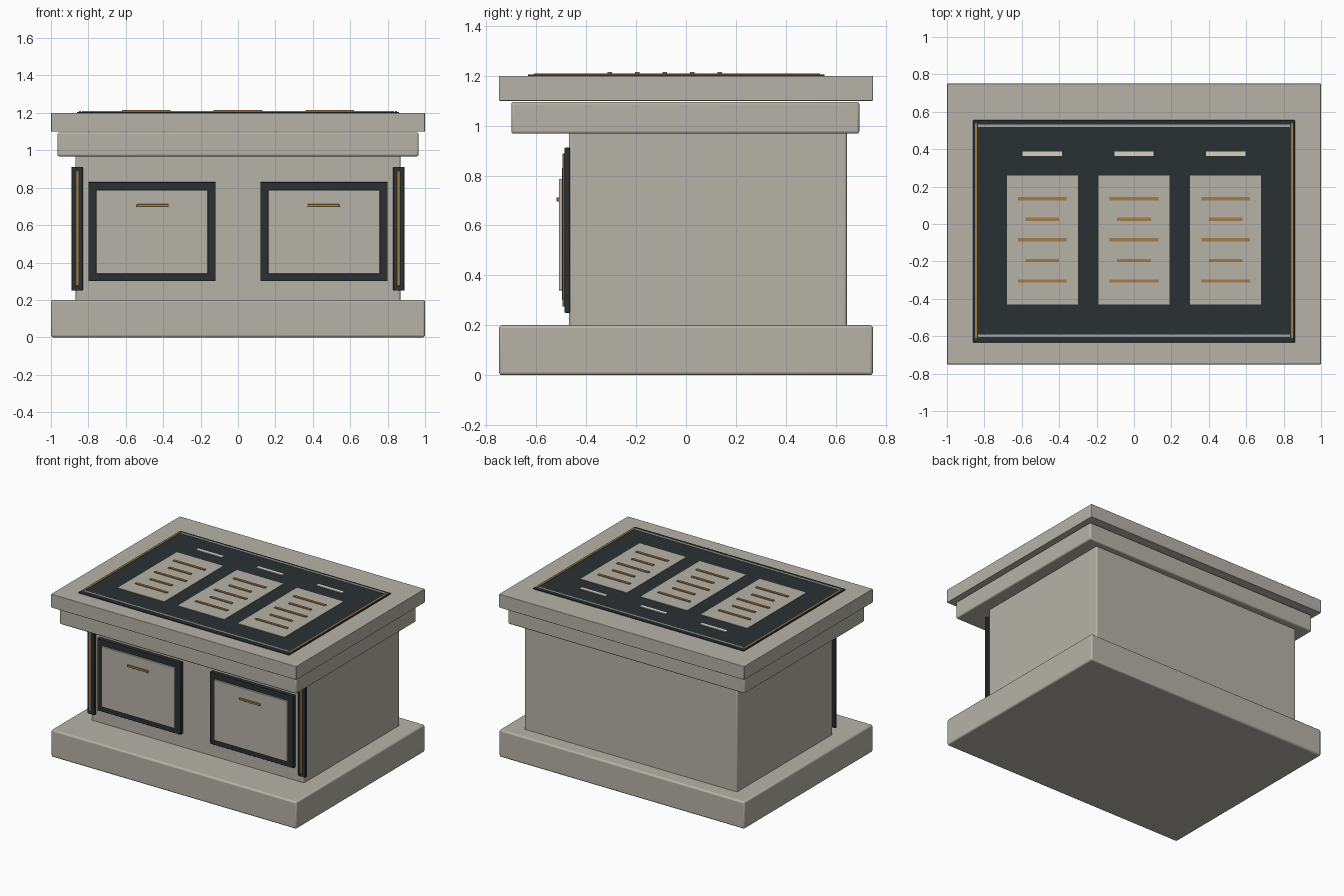
import bpy

if "Cube" in bpy.data.objects:
    bpy.data.objects.remove(bpy.data.objects["Cube"])

def material(name, rgb):
    m = bpy.data.materials.new(name)
    m.diffuse_color = (*rgb, 1)
    m.use_nodes = True
    m.node_tree.nodes["Principled BSDF"].inputs["Base Color"].default_value = m.diffuse_color
    return m

STONE = material("stone", (0.47, 0.45, 0.39))
DARK = material("dark_metal", (0.023, 0.03, 0.034))
GOLD = material("brass", (0.38, 0.20, 0.06))
CREAM = material("cream", (0.68, 0.66, 0.51))
STEEL = material("steel", (0.36, 0.38, 0.36))

def box(name, x, y, z, mat, bevel=0.0):
    """Box from (min, max) ranges, with optional rounded edges."""
    bpy.ops.mesh.primitive_cube_add(
        size=1, location=[(r[0] + r[1]) / 2 for r in (x, y, z)])
    o = bpy.context.object
    o.name = name
    o.scale = [r[1] - r[0] for r in (x, y, z)]
    bpy.ops.object.transform_apply(location=False, rotation=False, scale=True)
    o.data.materials.append(mat)
    if bevel:
        b = o.modifiers.new("bevel", 'BEVEL')
        b.width = bevel
        b.segments = 3
        bpy.ops.object.shade_smooth_by_angle()
    return o

def span(c, w):
    return (c - w / 2, c + w / 2)

# Main stacked masses
box("base_plinth", (-1, 1), (-0.75, 0.75), (0, 0.2), STONE, 0.012)
box("body", (-0.868, 0.868), (-0.47, 0.645), (0.19, 0.98), STONE, 0.01)
box("upper_moulding", (-0.965, 0.965), (-0.70, 0.695), (0.968, 1.096), STONE, 0.01)
box("top_slab", (-1, 1), (-0.75, 0.75), (1.1, 1.2), STONE, 0.004)

# Front drawers and corner trims, mirrored left and right
for side, s in (("left", -1), ("right", 1)):
    cx = 0.46 * s
    box(f"{side}_drawer_frame", span(cx, 0.68), (-0.498, -0.465), (0.30, 0.83), DARK, 0.003)
    box(f"{side}_drawer_panel", span(cx, 0.598), (-0.51, -0.48), (0.34, 0.787), STONE, 0.003)
    box(f"{side}_drawer_handle", span(cx - 0.003 * s, 0.17), (-0.519, -0.505),
        (0.697, 0.712), GOLD, 0.002)
    box(f"{side}_corner_trim", span(0.86 * s, 0.06), (-0.487, -0.465), (0.25, 0.912), DARK, 0.004)
    box(f"{side}_corner_inlay", span(0.86 * s, 0.016), (-0.495, -0.48), (0.275, 0.888), GOLD, 0.002)

# Inset display on the top
box("display_plate", (-0.86, 0.86), (-0.633, 0.555), (1.195, 1.206), DARK, 0.002)
for side, s in (("left", -1), ("right", 1)):
    box(f"{side}_display_inlay", span(0.845 * s, 0.012), (-0.61, 0.537), (1.2, 1.209), GOLD)
for side, y in (("front", -0.597), ("back", 0.525)):
    box(f"{side}_display_inlay", (-0.835, 0.835), span(y, 0.014), (1.2, 1.209), STEEL)

# Three panels, each with a label strip and alternating bars
for i, cx in enumerate((-0.49, 0, 0.49), 1):
    box(f"display_panel_{i}", span(cx, 0.38), (-0.43, 0.258), (1.2, 1.209), STONE)
    box(f"label_strip_{i}", span(cx, 0.21), span(0.375, 0.024), (1.2, 1.210), CREAM)
    for j in range(5):
        box(f"panel_{i}_bar_{j + 1}", span(cx, 0.18 if j % 2 else 0.26),
            span(0.135 - 0.11 * j, 0.018), (1.2, 1.215), GOLD)
